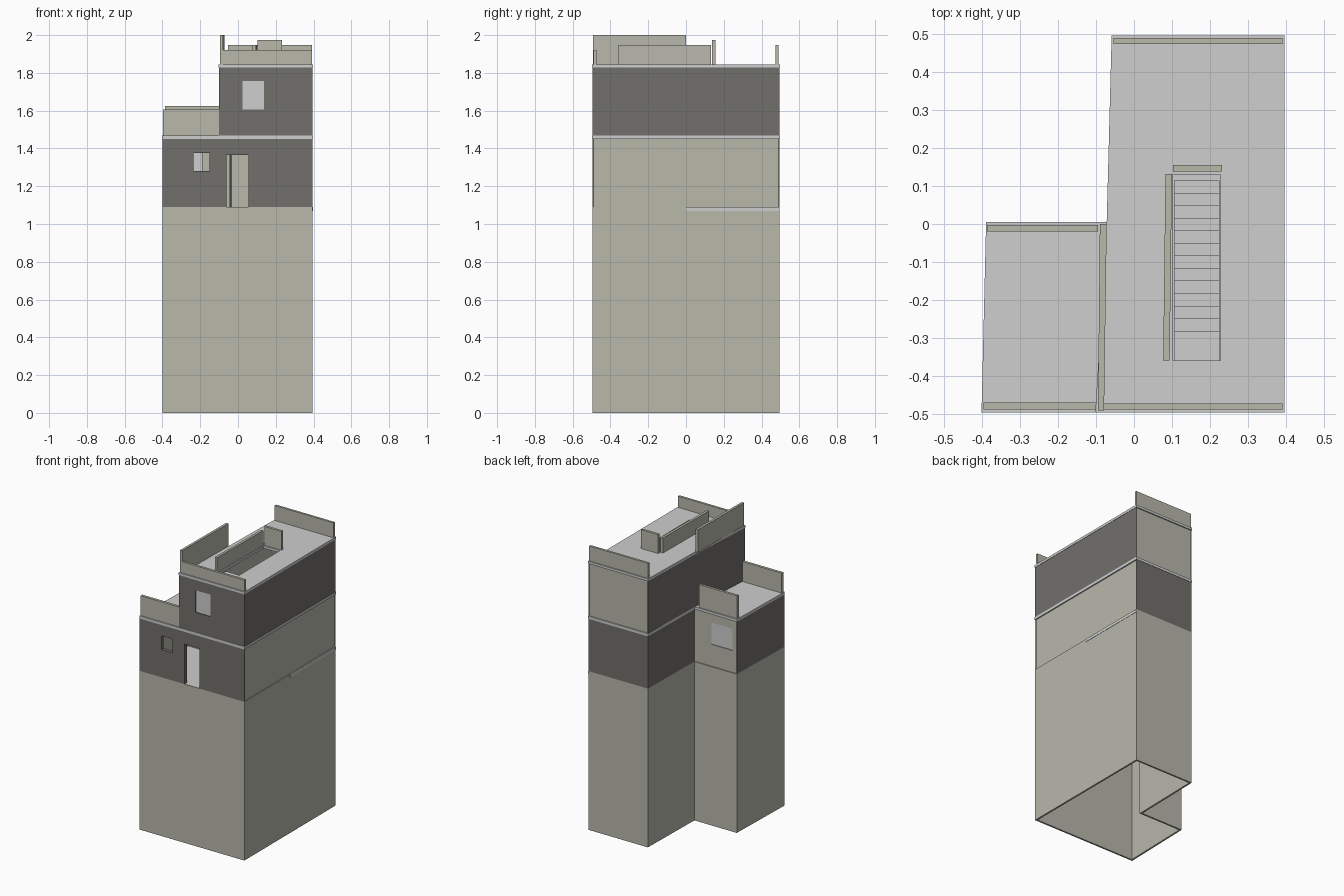
import bpy
from mathutils import Vector

if "Cube" in bpy.data.objects:
    bpy.data.objects.remove(bpy.data.objects["Cube"], do_unlink=True)


def material(name, rgb):
    m = bpy.data.materials.new(name)
    m.use_nodes = True
    m.diffuse_color = (*rgb, 1)
    bsdf = next(n for n in m.node_tree.nodes if n.type == 'BSDF_PRINCIPLED')
    bsdf.inputs["Base Color"].default_value = (*rgb, 1)
    return m


BEIGE = material("beige plaster", (0.48, 0.48, 0.41))
DARK = material("dark grey cladding", (0.165, 0.16, 0.147))
LIGHT = material("light concrete", (0.62, 0.62, 0.62))


def prism(name, poly, lo, hi, mats, axis='z'):
    """Extrude a counter-clockwise outline; the first side uses slot 0, the rest the last slot."""
    n = len(poly)
    place = (lambda p, h: (p[0], p[1], h)) if axis == 'z' else (lambda p, h: (h, p[0], p[1]))
    verts = [place(p, h) for h in (lo, hi) for p in poly]
    faces = [(i, (i + 1) % n, n + (i + 1) % n, n + i) for i in range(n)]
    faces += [tuple(reversed(range(n))), tuple(range(n, 2 * n))]
    mesh = bpy.data.meshes.new(name)
    mesh.from_pydata(verts, [], faces)
    for m in mats:
        mesh.materials.append(m)
    for f in mesh.polygons[1:]:
        f.material_index = len(mats) - 1
    ob = bpy.data.objects.new(name, mesh)
    bpy.context.collection.objects.link(ob)
    return ob


def rect(x0, x1, y0, y1):
    return [(x0, y0), (x1, y0), (x1, y1), (x0, y1)]


def box(name, x0, x1, y0, y1, z0, z1, mat):
    return prism(name, rect(x0, x1, y0, y1), z0, z1, [mat])


def inset(poly, d):
    """Move an outline inward by d with mitred corners."""
    pts = [Vector(p) for p in poly]
    out = []
    for i, p in enumerate(pts):
        a = (p - pts[i - 1]).normalized()
        b = (pts[(i + 1) % len(pts)] - p).normalized()
        na, nb = Vector((-a.y, a.x)), Vector((-b.y, b.x))
        out.append(p + (na + nb) * (d / (1 + na.dot(nb))))
    return out


def walls(prefix, poly, sides, z0, z1, thick):
    """One panel per side; beige infill panels sit slightly recessed on clad storeys."""
    inner = inset(poly, thick)
    clad = any(mat is DARK for _, mat in sides)
    panels = {}
    for i, (label, mat) in enumerate(sides):
        outer = inset(poly, 0.006 if clad and mat is BEIGE else 0)
        j = (i + 1) % len(poly)
        panels[label] = prism(f"{prefix}_{label}_wall", [outer[i], outer[j], inner[j], inner[i]],
                              z0, z1, [mat, BEIGE])
    return panels


def cut(ob, *bounds):
    """Cut a box-shaped opening and drop the cutter."""
    cutter = box("opening_cutter", *bounds, LIGHT)
    cutter.hide_render = True
    mod = ob.modifiers.new("opening", 'BOOLEAN')
    mod.operation, mod.object, mod.solver = 'DIFFERENCE', cutter, 'EXACT'
    deps = bpy.context.evaluated_depsgraph_get()
    deps.update()
    ob.data = bpy.data.meshes.new_from_object(ob.evaluated_get(deps))
    ob.modifiers.clear()
    bpy.data.objects.remove(cutter, do_unlink=True)


# Footprints and levels
FRONT, BACK, SIDE = -0.495, 0.495, 0.395
footprint = [(-0.4, FRONT), (SIDE, FRONT), (SIDE, BACK), (-0.057, BACK), (-0.066, 0.003), (-0.388, 0.003)]
upper_plan = [(-0.1, FRONT), (SIDE, FRONT), (SIDE, BACK), (-0.057, BACK), (-0.07, 0.003)]
FLOOR, MID, TERRACE, TOP, ROOF = 1.09, 1.45, 1.468, 1.828, 1.845

# Hollow base
names = ["front", "east", "back", "west", "wing_back", "wing_west"]
walls("base", footprint, [(n, BEIGE) for n in names], 0, FLOOR, 0.012)
prism("entrance_floor", inset(footprint, 0.01), FLOOR - 0.02, FLOOR - 0.001, [LIGHT])
box("floor_edge_strip", SIDE - 0.005, SIDE + 0.002, 0.0, BACK, FLOOR - 0.02, FLOOR, LIGHT)

# Entrance storey
entrance = walls("entrance", footprint, list(zip(names, [DARK, BEIGE, DARK, DARK, BEIGE, DARK])),
                 FLOOR, MID, 0.025)
cut(entrance["front"], -0.06, 0.055, -0.6, -0.4, FLOOR - 0.05, 1.365)
cut(entrance["front"], -0.235, -0.15, -0.6, -0.4, 1.28, 1.375)
cut(entrance["wing_back"], -0.35, -0.19, -0.1, 0.1, 1.24, 1.39)
box("wing_window_pane", -0.35, -0.19, -0.014, -0.008, 1.24, 1.39, LIGHT)
prism("terrace_slab", inset(footprint, -0.002), MID, TERRACE, [LIGHT])

# Upper storey
upper = walls("upper", upper_plan, [("front", DARK), ("east", DARK), ("back", BEIGE),
                                    ("west_rear", DARK), ("west_front", DARK)], TERRACE, TOP, 0.025)
cut(upper["front"], 0.025, 0.137, -0.6, -0.4, 1.605, 1.757)
box("upper_window_pane", 0.025, 0.137, FRONT + 0.006, FRONT + 0.012, 1.605, 1.757, LIGHT)

# Roof with stairwell
roof = prism("roof_slab", inset(upper_plan, -0.002), TOP, ROOF, [LIGHT])
cut(roof, 0.103, 0.228, -0.36, 0.13, TOP - 0.1, ROOF + 0.1)

# Staircase rising towards the front
steps, y_low, y_high = 13, 0.115, -0.315
run, rise = (y_high - y_low) / steps, (TOP - TERRACE) / steps
profile = [(y_low, TERRACE)]
for i in range(steps):
    z = TERRACE + rise * (i + 1)
    profile += [(y_low + run * i, z), (y_low + run * (i + 1), z)]
profile += [(-0.36, TOP), (-0.36, TOP - 0.04), (y_low - 0.06, TERRACE)]
prism("staircase", profile, 0.106, 0.225, [LIGHT], axis='x')

# Parapets on the roof
box("roof_front_parapet", -0.08, 0.392, -0.489, -0.473, ROOF, 1.922, BEIGE)
box("roof_back_parapet", -0.054, 0.392, 0.475, 0.49, ROOF, 1.948, BEIGE)
prism("roof_west_parapet", [(-0.095, -0.492), (-0.079, -0.492), (-0.072, 0.0), (-0.09, 0.0)],
      ROOF, 2.0, [BEIGE])
prism("stair_side_parapet", [(0.077, -0.36), (0.094, -0.36), (0.1, 0.132), (0.083, 0.132)],
      ROOF, 1.948, [BEIGE])
box("stair_end_parapet", 0.103, 0.232, 0.138, 0.155, ROOF, 1.975, BEIGE)

# Parapets on the terrace
box("terrace_front_parapet", -0.397, -0.1, -0.489, -0.471, TERRACE, 1.605, BEIGE)
box("terrace_back_parapet", -0.387, -0.095, -0.02, -0.003, TERRACE, 1.625, BEIGE)
